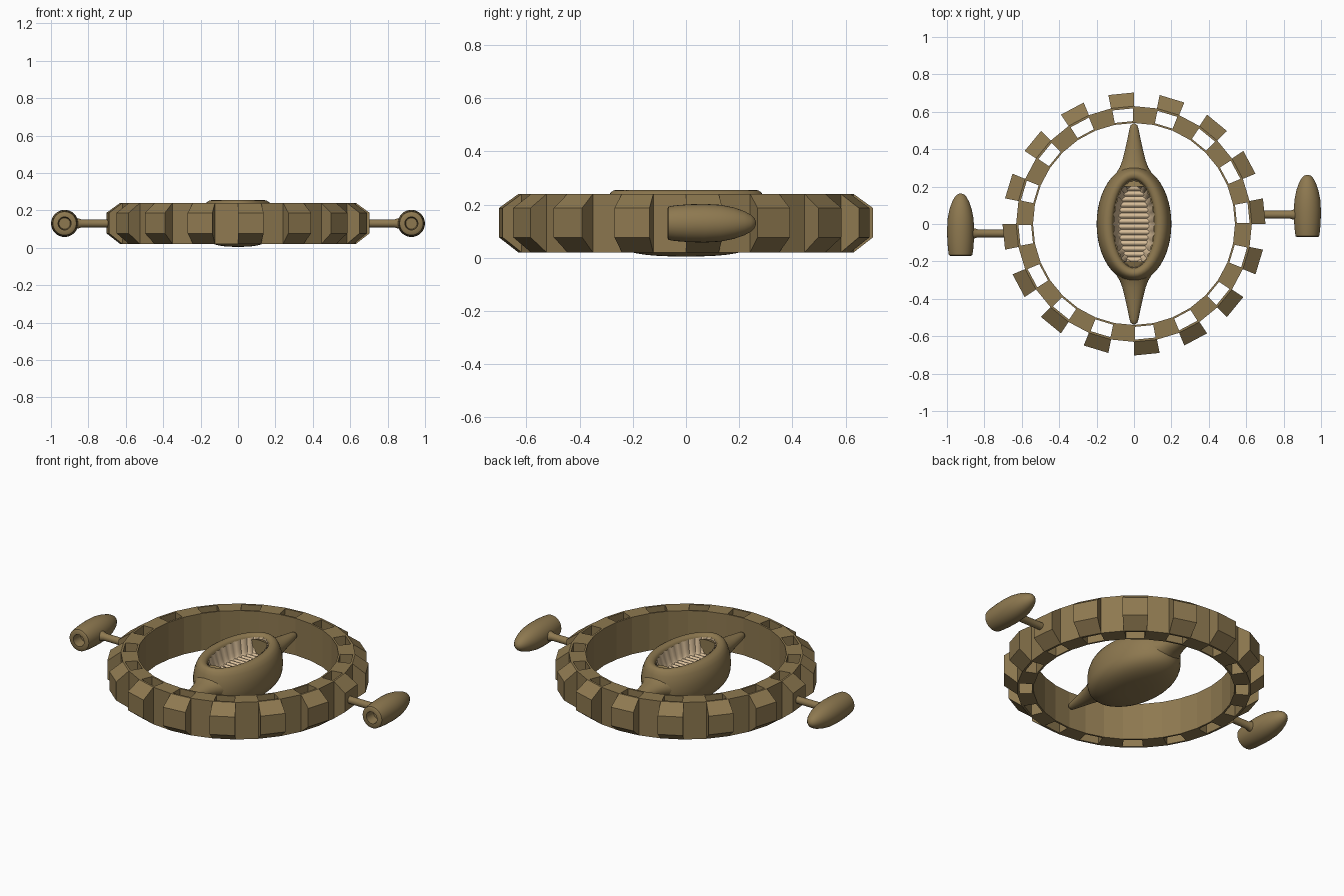
import bpy, bmesh, math
from mathutils import Vector

if "Cube" in bpy.data.objects:
    bpy.data.objects.remove(bpy.data.objects["Cube"])


def material(name, col):
    m = bpy.data.materials.new(name)
    m.diffuse_color = (*col, 1)
    m.use_nodes = True
    m.node_tree.nodes["Principled BSDF"].inputs["Base Color"].default_value = m.diffuse_color
    return m


BROWN = material("olive brown", (0.27, 0.19, 0.08))
TAN = material("light tan", (0.67, 0.50, 0.31))


def finish(name, bm, mat, smooth=None):
    bmesh.ops.remove_doubles(bm, verts=bm.verts, dist=1e-5)
    bmesh.ops.recalc_face_normals(bm, faces=bm.faces)
    me = bpy.data.meshes.new(name)
    bm.to_mesh(me)
    bm.free()
    ob = bpy.data.objects.new(name, me)
    bpy.context.collection.objects.link(ob)
    me.materials.append(mat)
    if smooth:
        bpy.ops.object.select_all(action='DESELECT')
        ob.select_set(True)
        bpy.context.view_layer.objects.active = ob
        bpy.ops.object.shade_smooth_by_angle(angle=math.radians(smooth))
    return ob


def loft(name, rings, mat, smooth=None, caps=(True, True)):
    """Skin a list of point rings of equal length."""
    bm = bmesh.new()
    vs = [[bm.verts.new(p) for p in r] for r in rings]
    n = len(vs[0])
    for a, b in zip(vs, vs[1:]):
        for i in range(n):
            j = (i + 1) % n
            bm.faces.new((a[i], a[j], b[j], b[i]))
    if caps[0]:
        bm.faces.new(vs[0])
    if caps[1]:
        bm.faces.new(vs[-1])
    return finish(name, bm, mat, smooth)


def ellipse_z(rx, ry, z, n=48):
    return [(rx * math.cos(t), ry * math.sin(t), z)
            for t in (2 * math.pi * i / n for i in range(n))]


def circle_y(c, y, rx, rz, n=24):
    return [(c[0] + rx * math.cos(t), y, c[2] + rz * math.sin(t))
            for t in (2 * math.pi * i / n for i in range(n))]


# outer ring: 32 segments, every other one has a slot and an outward tooth
N, RI, RO, Z0, Z1 = 32, 0.54, 0.63, 0.02, 0.24


def pt(r, a, z):
    return Vector((r * math.cos(a), r * math.sin(a), z))


bm = bmesh.new()


def quad(*pts):
    bm.faces.new([bm.verts.new(p) for p in pts])


def bridge(a, b):
    for i in range(4):
        j = (i + 1) % 4
        quad(a[i], a[j], b[j], b[i])


for i in range(N):
    a, b = 2 * math.pi * i / N, 2 * math.pi * (i + 1) / N
    quad(pt(RI, a, Z0), pt(RI, b, Z0), pt(RI, b, Z1), pt(RI, a, Z1))
    outer = [pt(RO, a, Z0), pt(RO, b, Z0), pt(RO, b, Z1), pt(RO, a, Z1)]
    if i % 2:
        quad(*outer)
        for z in (Z0, Z1):
            quad(pt(RI, a, z), pt(RO, a, z), pt(RO, b, z), pt(RI, b, z))
    else:
        # tooth
        tip = [pt(0.703, a, 0.077), pt(0.703, b, 0.077),
               pt(0.703, b, 0.187), pt(0.703, a, 0.187)]
        bridge(outer, tip)
        quad(*tip)
        # slot right through the ring
        d, slots = 0.008, []
        for z in (Z0, Z1):
            rim = [pt(RI, a, z), pt(RO, a, z), pt(RO, b, z), pt(RI, b, z)]
            hole = [pt(RI + .01, a + d, z), pt(RO - .012, a + d, z),
                    pt(RO - .012, b - d, z), pt(RI + .01, b - d, z)]
            bridge(rim, hole)
            slots.append(hole)
        bridge(*slots)
finish("slotted_ring", bm, BROWN)

# central pod: squarish bowl below, rounded rim above
rings = []
for k in range(13):
    s = max(0.02, math.sin(math.pi / 2 * k / 12))
    z = 0.13 - 0.125 * (1 - s ** 2.8) ** (1 / 2.8)
    rings.append(ellipse_z(0.2 * s, 0.31 * s, z))
for rx, ry, z in [(.199, .309, .16), (.194, .304, .19), (.182, .295, .222),
                  (.168, .285, .243), (.152, .274, .253), (.138, .262, .255),
                  (.124, .25, .252), (.115, .241, .244), (.11, .236, .23)]:
    rings.append(ellipse_z(rx, ry, z))
loft("pod_hull", rings, BROWN, 60, (True, False))

# ribbed wall inside the opening
M = 112
rings = []
for k in range(6):
    f = k / 5
    drop = math.sin(f * math.pi / 2)
    rings.append([((.112 - .036 * f - g) * math.cos(t),
                   (.237 - .036 * f - g) * math.sin(t), .24 - .09 * drop)
                  for t, g in ((2 * math.pi * i / M,
                                (0, .004, .006, .004)[i % 4]) for i in range(M))])
loft("pod_inner_wall", rings, TAN, 40, (False, False))

# slatted floor, trimmed to an ellipse
bm = bmesh.new()
SLATS, STEP = 14, 6
rows = []
for k in range(SLATS * STEP + 1):
    y = -0.205 + 0.41 * k / (SLATS * STEP)
    w = 0.082 * math.sqrt(max(0.01, 1 - (y / 0.207) ** 2))
    z = 0.147 + 0.011 * abs(math.sin(math.pi * k / STEP))
    rows.append([bm.verts.new((x * w, y, z)) for x in (-1, 1)])
for r, q in zip(rows, rows[1:]):
    bm.faces.new((r[0], r[1], q[1], q[0]))
finish("pod_floor_slats", bm, TAN, 40)

# tapered spikes at both ends of the pod
SPIKE = [(.2, .125, .095), (.25, .108, .08), (.28, .09, .066), (.305, .075, .055),
         (.34, .062, .046), (.40, .047, .037), (.46, .034, .029),
         (.51, .024, .022), (.528, .018, .017), (.536, .008, .008)]
for side, label in ((1, "back"), (-1, "front")):
    loft(label + "_spike", [circle_y((0, 0, .145), side * y, rx, rz)
                            for y, rx, rz in SPIKE], BROWN, 60)

# side engines with a hollow rear, each on a strut
ENGINE = [(-.06, .03), (-.12, .035), (-.12, .056), (-.115, .063), (-.09, .067),
          (-.04, .071), (.02, .0725), (.08, .069), (.13, .059), (.17, .045),
          (.195, .031), (.208, .018), (.213, .005)]
for side, label in ((1, "right"), (-1, "left")):
    c = (side * .927, side * .05, .13)
    loft(label + "_engine", [circle_y(c, c[1] + y, r, r, 32) for y, r in ENGINE],
         BROWN, 40)
    STRUT = [(.69, .021), (.835, .021), (.85, .026), (.875, .032)]
    loft(label + "_strut",
         [[(side * x, c[1] + r * math.cos(2 * math.pi * i / 20),
            .13 + r * math.sin(2 * math.pi * i / 20)) for i in range(20)]
          for x, r in STRUT], BROWN, 40)
